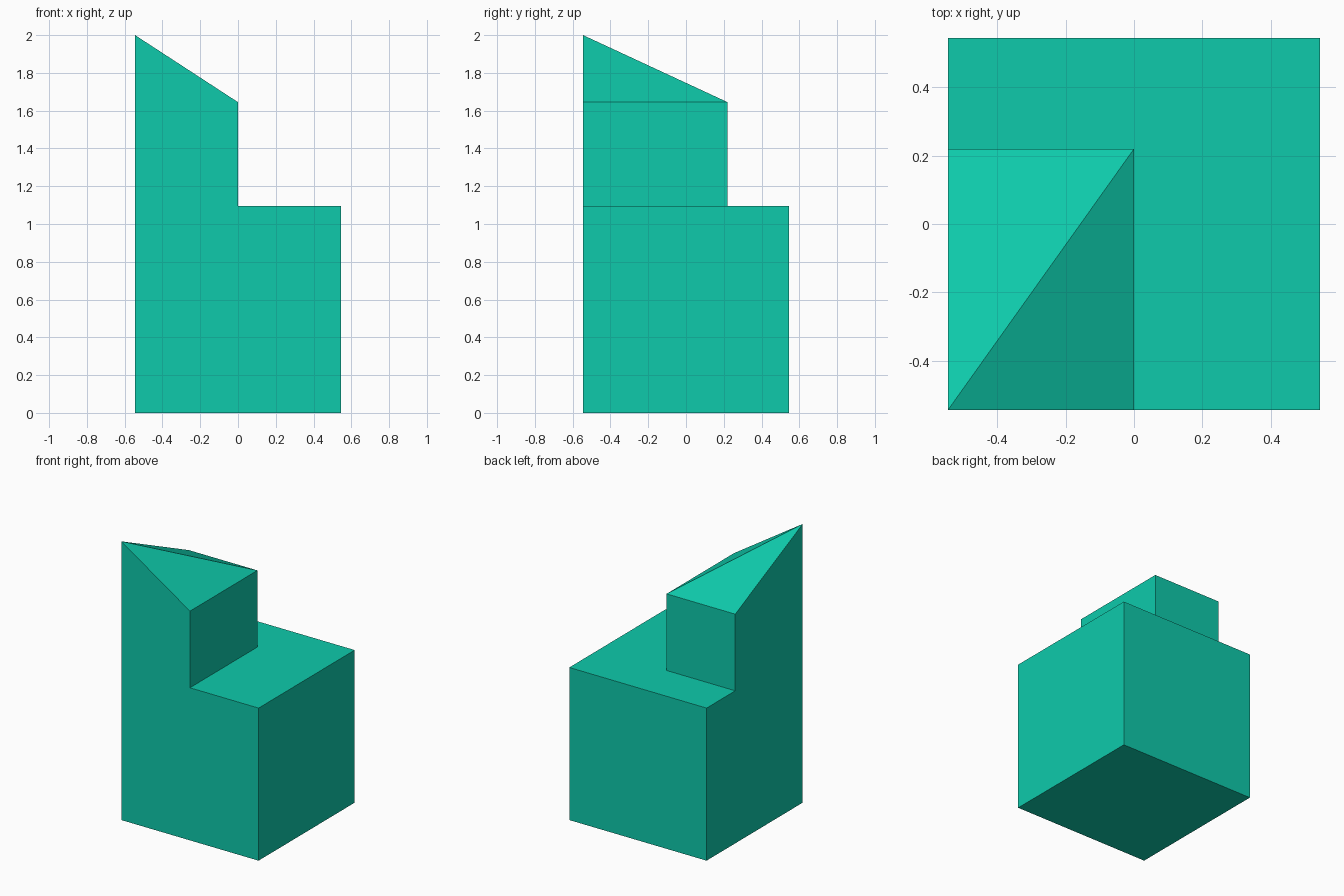
import bpy, bmesh

if "Cube" in bpy.data.objects:
    bpy.data.objects.remove(bpy.data.objects["Cube"])

S = 0.545             # half width of the base
X, Y = 0.0, 0.22      # inner corner of the tower
H, E, T = 1.095, 1.645, 2.0   # ledge, eaves and peak heights

mat = bpy.data.materials.new("turquoise")
mat.diffuse_color = (0.0044, 0.591, 0.407, 1)
mat.use_nodes = True
mat.node_tree.nodes["Principled BSDF"].inputs["Base Color"].default_value = mat.diffuse_color

bm = bmesh.new()
cache = {}


def v(*co):
    if co not in cache:
        cache[co] = bm.verts.new(co)
    return cache[co]


def face(*pts):
    bm.faces.new([v(*p) for p in pts])


# named corners: base, ledge, tower foot and tower roof
b = [(-S, -S, 0), (S, -S, 0), (S, S, 0), (-S, S, 0)]
ledge = [(S, -S, H), (S, S, H), (-S, S, H)]
foot = [(X, -S, H), (X, Y, H), (-S, Y, H)]
eave = [(x, y, E) for x, y, _ in foot]
peak = (-S, -S, T)

# base: underside, right and back walls, L-shaped ledge
face(*reversed(b))
face(b[1], b[2], ledge[1], ledge[0])
face(b[2], b[3], ledge[2], ledge[1])
face(*ledge, foot[2], foot[1], foot[0])
# front and left walls run flush up to the tower peak
face(b[0], b[1], ledge[0], foot[0], eave[0], peak)
face(b[3], b[0], peak, eave[2], foot[2], ledge[2])
# tower inner walls and two-facet sloping roof
for i in range(2):
    face(foot[i], foot[i + 1], eave[i + 1], eave[i])
    face(eave[i], eave[i + 1], peak)

bmesh.ops.recalc_face_normals(bm, faces=bm.faces)
mesh = bpy.data.meshes.new("stepped_block")
bm.to_mesh(mesh)
bm.free()
mesh.materials.append(mat)
obj = bpy.data.objects.new("stepped_block", mesh)
bpy.context.collection.objects.link(obj)
